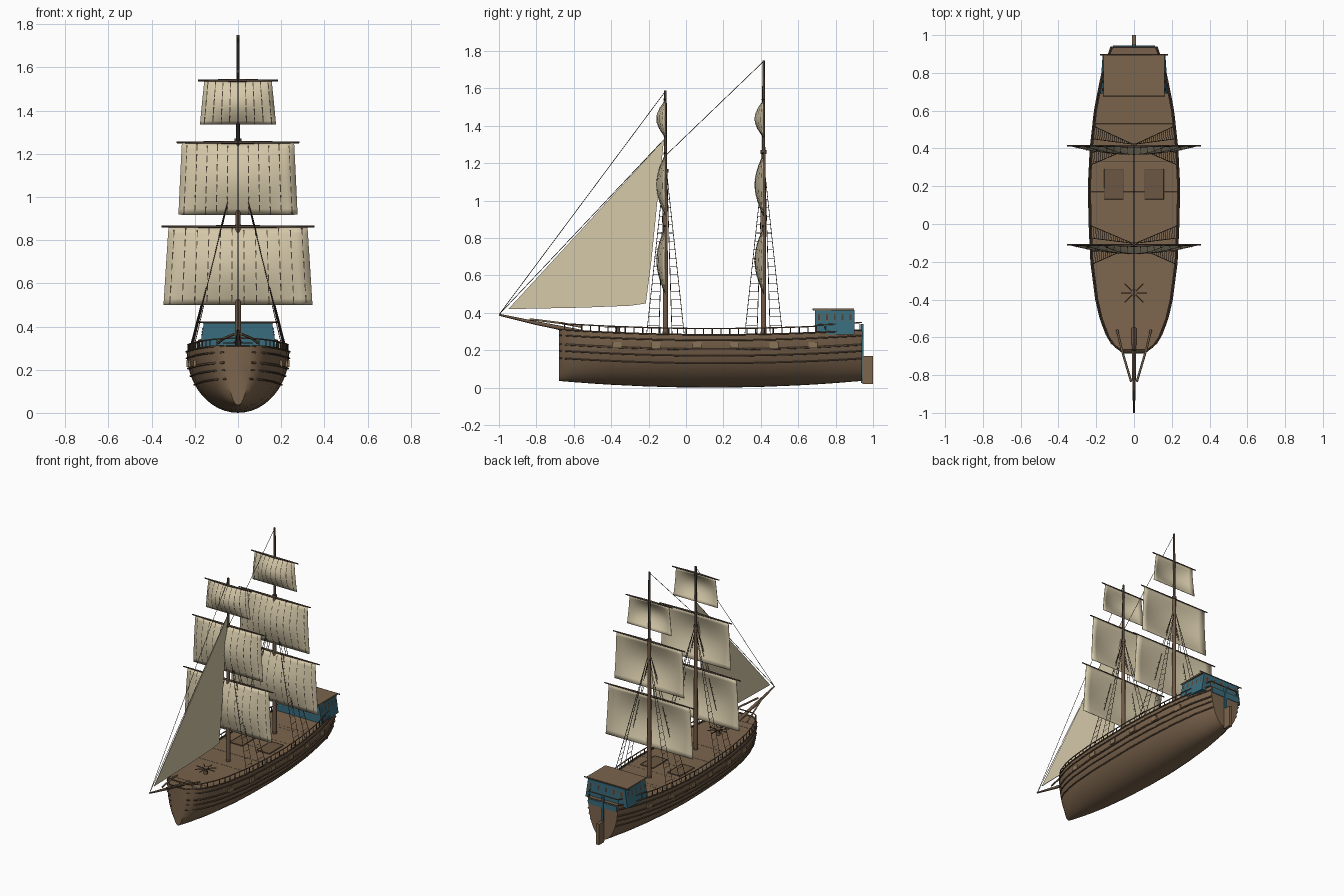
import bpy, bmesh, math
from mathutils import Vector

cube = bpy.data.objects.get("Cube")
if cube:
    bpy.data.objects.remove(cube, do_unlink=True)


def material(name, r, g, b):
    m = bpy.data.materials.new(name)
    m.use_nodes = True
    m.diffuse_color = (r, g, b, 1)
    m.node_tree.nodes["Principled BSDF"].inputs["Base Color"].default_value = (r, g, b, 1)
    return m


WOOD = material("brown_wood", .2, .128, .074)
SPAR = material("mast_wood", .165, .102, .062)
WALE = material("wale_wood", .1, .065, .042)
DARK = material("dark_wood", .075, .052, .038)
HATCH = material("hatch_wood", .15, .095, .056)
TRIM = material("tan_wood", .26, .175, .095)
SAIL = material("canvas", .67, .585, .4)
ROPE = material("dark_rope", .045, .034, .026)
TEAL = material("teal_paint", .04, .15, .205)


def mesh_object(name, verts, faces, mat, smooth=False):
    me = bpy.data.meshes.new(name)
    me.from_pydata(verts, [], faces)
    bm = bmesh.new()
    bm.from_mesh(me)
    bmesh.ops.recalc_face_normals(bm, faces=bm.faces)
    bm.to_mesh(me)
    bm.free()
    me.materials.append(mat)
    ob = bpy.data.objects.new(name, me)
    bpy.context.collection.objects.link(ob)
    if smooth:
        bpy.ops.object.select_all(action='DESELECT')
        ob.select_set(True)
        bpy.context.view_layer.objects.active = ob
        bpy.ops.object.shade_smooth_by_angle(angle=math.radians(40))
    return ob


def rods(name, paths, radius, mat, res=1):
    """Round rods along paths; a fourth value in a point scales the radius."""
    cu = bpy.data.curves.new(name, 'CURVE')
    cu.dimensions = '3D'
    cu.bevel_depth, cu.bevel_resolution, cu.use_fill_caps = radius, res, True
    for path in paths:
        sp = cu.splines.new('POLY')
        sp.points.add(len(path) - 1)
        for p, q in zip(sp.points, path):
            p.co = (*q[:3], 1)
            p.radius = q[3] if len(q) > 3 else 1
    tmp = bpy.data.objects.new(name + "_path", cu)
    bpy.context.collection.objects.link(tmp)
    me = bpy.data.meshes.new_from_object(tmp.evaluated_get(bpy.context.evaluated_depsgraph_get()))
    bpy.data.objects.remove(tmp, do_unlink=True)
    me.materials.clear()
    me.materials.append(mat)
    bpy.context.collection.objects.link(bpy.data.objects.new(name, me))


def box(name, x0, x1, y0, y1, z0, z1, mat):
    v = [(x, y, z) for x in (x0, x1) for y in (y0, y1) for z in (z0, z1)]
    f = [(0, 1, 3, 2), (4, 6, 7, 5), (0, 4, 5, 1), (2, 3, 7, 6), (0, 2, 6, 4), (1, 5, 7, 3)]
    mesh_object(name, v, f, mat)


# Hull lines: half breadth, sheer and keel along the length
PLAN = [(-.68, .055), (-.655, .1), (-.6, .138), (-.5, .176), (-.4, .199), (-.2, .225), (0, .234),
        (.2, .238), (.4, .228), (.6, .206), (.7, .187), (.8, .166), (.94, .118)]


def breadth(y):
    for (a, p), (b, q) in zip(PLAN, PLAN[1:]):
        if y <= b:
            return p + (q - p) * (y - a) / (b - a)
    return PLAN[-1][1]


def sheer(y):
    return .283 + .028 * ((y - .15) / .83) ** 2


def keel(y):
    return .036 * ((y - .13) / .81) ** 2


def hull_x(y, z):
    k = (sheer(y) - z) / (sheer(y) - keel(y))
    return breadth(y) * math.sqrt(max(0, 1 - k * k))


N = 24
stations = [y for y, _ in PLAN]
verts, faces = [], []
for y in stations:
    for i in range(N + 1):
        a = math.pi * i / N
        verts.append((breadth(y) * math.cos(a), y, sheer(y) - (sheer(y) - keel(y)) * math.sin(a)))
for s in range(len(stations) - 1):
    for i in range(N):
        a = s * (N + 1) + i
        faces.append((a, a + 1, a + N + 2, a + N + 1))
last = (len(stations) - 1) * (N + 1)
faces += [tuple(range(N + 1)), tuple(range(last, last + N + 1))]
mesh_object("hull", verts, faces, WOOD, True)

# Deck with cross seams
verts = [(s * (breadth(y) - .003), y, sheer(y) - .006) for y in stations for s in (-1, 1)]
mesh_object("deck", verts, [(i, i + 1, i + 3, i + 2) for i in range(0, len(verts) - 2, 2)], WOOD)
rods("deck_seams", [[(s * (breadth(y) - .01), y, sheer(y) - .006) for s in (-1, 1)]
                    for y in (-.6, -.54, -.18, 0, .17, .33, .5, .53)], .0013, DARK, 0)

# Wales and gunwale
ys = [-.675 + .0461 * i for i in range(36)]
for k, (drop, r) in enumerate([(0, .0045), (.03, .0045), (.078, .0055), (.113, .0045), (.153, .0045)]):
    rods("gunwale" if k == 0 else f"wale_{k}",
         [[(s * (hull_x(y, sheer(y) - drop) + .002), y, sheer(y) - drop) for y in ys]
          for s in (-1, 1)], r, WALE)
rods("bow_gunwale", [[(-.055, -.68, sheer(-.68)), (.055, -.68, sheer(-.68))]], .0045, WALE)

# Gun port lids
for s in (-1, 1):
    for y in (-.37, -.16, .06, .26, .47, .68):
        x = s * hull_x(y, .23)
        box("port_lid", x - .008, x + .008, y - .024, y + .024, .212, .245, TRIM)

# Railing with posts, and the head timbers in front
rail, posts, timbers = [], [], []
for s in (-1, 1):
    timbers.append([(s * .015, -.835, .366), (s * .065, -.665, .345), (s * .09, -.56, .325)])
    rail.append([(s * .06, -.665, .345)]
                + [(s * (breadth(y) - .006), y, sheer(y) + .033) for y in stations[1:-2]])
    rail.append([(s * (breadth(y) - .004), y, sheer(y) + .04) for y in (.7, .8, .94)])
    for i in range(35):
        y = -.65 + i * .0465
        x = s * (breadth(y) - .006)
        posts.append([(x, y, sheer(y) - .01), (x, y, sheer(y) + .033)])
rail.append([(-.06, -.665, .345), (.06, -.665, .345)])
rail.append([(-.114, .935, sheer(.94) + .04), (.114, .935, sheer(.94) + .04)])
rods("railing", rail, .0038, SPAR)
rods("rail_posts", posts, .0032, WALE, 0)
rods("head_timbers", timbers, .006, WOOD)

# Hatches with a coaming edge
for s in (-1, 1):
    x0, x1 = s * .107 - .05, s * .107 + .05
    box("hatch", x0, x1, .13, .29, .265, .283, HATCH)
    rods("hatch_edge", [[(x0, .13, .283), (x1, .13, .283), (x1, .29, .283), (x0, .29, .283), (x0, .13, .283)]],
         .0016, DARK, 0)

# Capstan with bars
rods("capstan", [[(0, -.365, .285, .8), (0, -.365, .315, .6), (0, -.365, .33, 1)]], .02, SPAR, 2)
rods("capstan_bars", [[(0, -.365, .323), (.07 * math.cos(a), -.365 + .07 * math.sin(a), .323)]
                      for a in [math.pi * i / 4 for i in range(8)]], .003, WALE)

# Cabin with slanting walls, windows and roof
plan = [(-.18, .69), (.18, .69), (.166, .9), (-.166, .9)]
low = [Vector((x, y, .285)) for x, y in plan]
top = [Vector((x * .88, y, .415)) for x, y in plan]
walls = [(i, (i + 1) % 4, (i + 1) % 4 + 4, i + 4) for i in range(4)]
mesh_object("cabin", low + top, walls + [(0, 1, 2, 3), (4, 5, 6, 7)], TEAL)


def wall_panel(name, wall, u, v, du, dv, lift, mat):
    a, b, c, d = ((low + top)[i] for i in walls[wall])
    n = (b - a).cross(d - a).normalized() * lift
    pts = [a.lerp(b, p).lerp(d.lerp(c, p), q) + n
           for p, q in ((u - du, v - dv), (u + du, v - dv), (u + du, v + dv), (u - du, v + dv))]
    mesh_object(name, pts, [(0, 1, 2, 3)], mat)


for w in (1, 2, 3):
    for i in range(5):
        wall_panel("window_frame", w, .1 + i * .2, .7, .036, .15, .002, SPAR)
        wall_panel("window_pane", w, .1 + i * .2, .7, .022, .12, .004, DARK)
box("cabin_roof", -.162, .162, .68, .895, .413, .424, WOOD)
rods("roof_beams", [[(-.18, .895, .421), (.18, .895, .421)], [(-.163, .68, .419), (.163, .68, .419)]], .004, WALE)

# Rudder, its post and the transom band
box("rudder", -.011, .011, .945, 1, .02, .17, WOOD)
box("rudder_post", -.008, .008, .935, .95, .025, .34, TEAL)
box("transom_band", -.11, .11, .938, .944, .262, .3, TEAL)

# Masts and bowsprit
rods("bowsprit", [[(0, -.55, .295, 1.3), (0, -.8, .345, 1), (0, -1, .39, .5)]], .010, SPAR, 2)
MASTS = [(-.11, 1.17, 1.59), (.415, 1.27, 1.75)]


# Square sail surface and its reef points
def sail_point(y, shape, u, t, lift=0):
    z0, z1, w0, w1 = shape
    belly = .047 * math.sin(math.pi * t) * (1 - u ** 2 * .95)
    return (u * (w0 + (w1 - w0) * t), y - belly - lift, z0 + (z1 - z0) * t)


def square_sail(name, y, shape, cols, rows):
    n = 12
    v = [sail_point(y, shape, 2 * i / n - 1, j / n) for j in range(n + 1) for i in range(n + 1)]
    f = [(j * (n + 1) + i, j * (n + 1) + i + 1, (j + 1) * (n + 1) + i + 1, (j + 1) * (n + 1) + i)
         for j in range(n) for i in range(n)]
    sail = mesh_object(name, v, f, SAIL, True)
    mod = sail.modifiers.new("thickness", 'SOLIDIFY')
    mod.thickness, mod.offset = .003, 0
    v, f = [], []
    for i in range(cols):
        for j in range(rows):
            u, t = (2 * i + 1) / cols - 1, (j + .42 + .16 * (i % 2)) / rows
            du, dt = .003 / shape[2], .017 / (shape[1] - shape[0])
            f.append(tuple(range(len(v), len(v) + 4)))
            v += [sail_point(y, shape, u + p * du, t + q * dt, .004)
                  for p, q in ((-.5, -1), (.5, -1), (1, 1), (-1, 1))]
    mesh_object(name + "_reef_points", v, f, DARK)


SAILS = [("lower_sail", (.5, .86, .345, .322), 12, 7, .355),
         ("middle_sail", (.918, 1.25, .276, .26), 11, 7, .285),
         ("upper_sail", (1.337, 1.537, .176, .156), 9, 5, .186)]
for label, (my, zl, zt) in zip(("fore", "main"), MASTS):
    rods(label + "_lower_mast", [[(0, my, .27), (0, my, zl, .75)]], .015, SPAR, 3)
    rods(label + "_upper_mast", [[(0, my, zl - .05), (0, my, zt, .75)]], .009, DARK, 2)
    rods(label + "_mast_collars", [[(0, my, z - .01), (0, my, z + .01)] for z in (.29, zl - .01)], .0155, WALE, 2)
    for name, shape, cols, rows, half in SAILS:
        square_sail(f"{label}_{name}", my, shape, cols, rows)
        z = shape[1] + .003
        rods(f"{label}_{name}_yard", [[(-half, my, z, .6), (0, my - .004, z, 1.1), (half, my, z, .6)]], .0065, DARK, 2)
    # Shrouds in ladder pairs
    ropes, rungs = [], []
    for s in (-1, 1):
        for d in (-1, 1):
            pair = []
            for off in (.035, .1):
                y = my + d * off
                pair.append((Vector((s * (breadth(y) - .008), y, .29)), Vector((s * .008, my + d * .008, 1.14))))
            ropes += pair
            for i in range(1, 17):
                rungs.append([a.lerp(b, i / 19) for a, b in pair])
    rods(label + "_shrouds", ropes, .0019, DARK, 0)
    rods(label + "_ratlines", rungs, .0014, DARK, 0)

# Jib with a hollow trailing edge
jib = [(0, -.95, .42), (0, -.55, .428), (0, -.3, .438), (0, -.215, .45),
       (0, -.185, .68), (0, -.155, .98), (0, -.118, 1.325)]
sail = mesh_object("jib_sail", jib, [tuple(range(len(jib)))], SAIL)
mod = sail.modifiers.new("thickness", 'SOLIDIFY')
mod.thickness, mod.offset = .004, 0

# Stays
rods("stays", [[(0, -1, .39), (0, -.11, 1.585)], [(0, -1, .39), (0, -.11, 1.335)],
               [(0, -.11, 1.24), (0, .415, 1.745)]], .0017, ROPE, 0)
